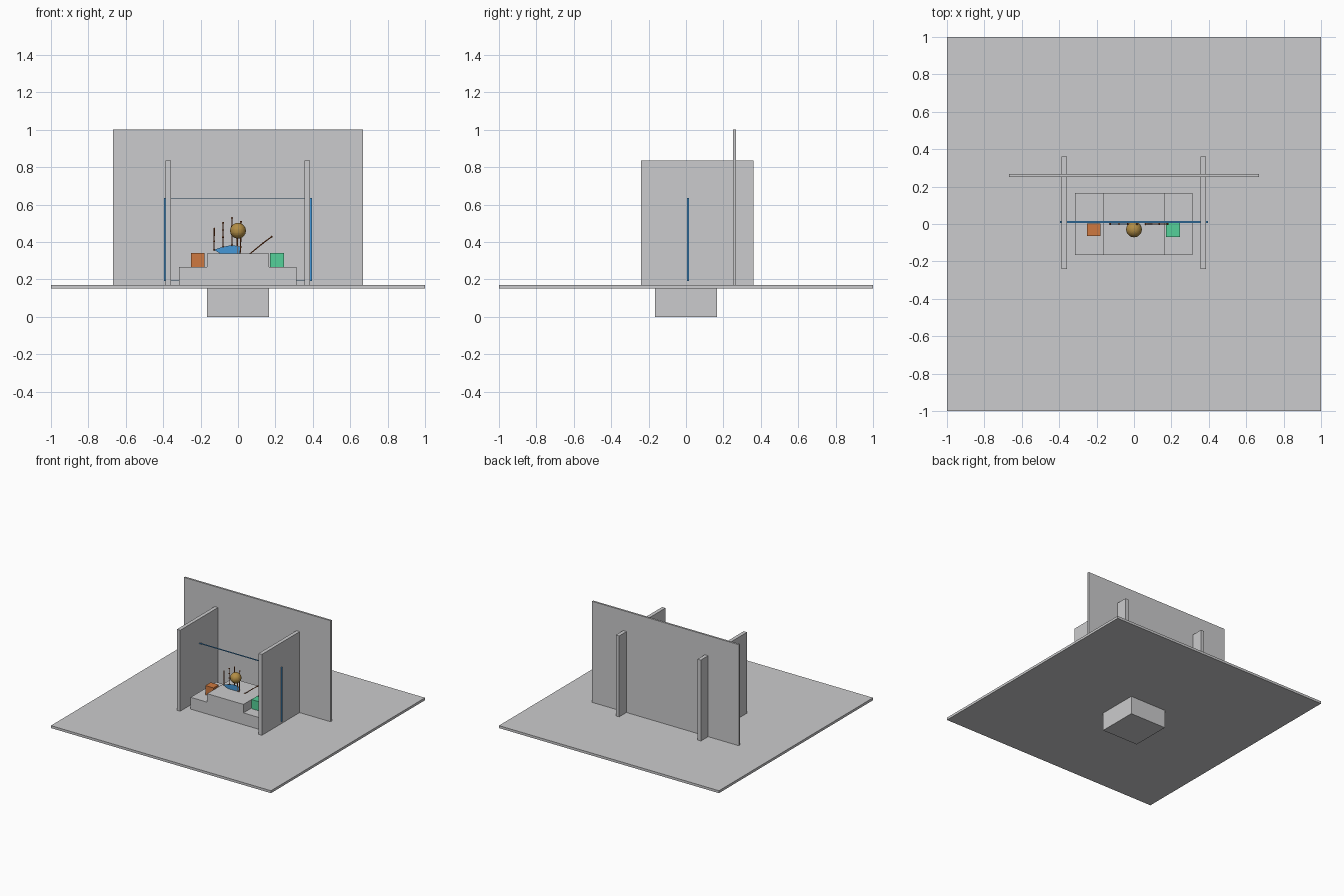
import bpy
import bmesh
from mathutils import Vector

cube = bpy.data.objects.get("Cube")
if cube:
    bpy.data.objects.remove(cube, do_unlink=True)


def material(name, rgb):
    m = bpy.data.materials.new(name)
    m.use_nodes = True
    m.diffuse_color = (*rgb, 1)
    m.node_tree.nodes["Principled BSDF"].inputs["Base Color"].default_value = (*rgb, 1)
    return m


GREY = material("light grey", (0.6, 0.6, 0.61))
ORANGE = material("orange", (0.62, 0.19, 0.05))
GREEN = material("mint green", (0.09, 0.64, 0.32))
GOLD = material("gold", (0.45, 0.27, 0.06))
BLUE = material("blue", (0.06, 0.31, 0.68))
BROWN = material("rust brown", (0.28, 0.06, 0.01))


def finish(name, bm, mat):
    mesh = bpy.data.meshes.new(name)
    bm.to_mesh(mesh)
    bm.free()
    mesh.materials.append(mat)
    obj = bpy.data.objects.new(name, mesh)
    bpy.context.collection.objects.link(obj)
    return obj


def box(name, lo, hi, mat):
    """Axis-aligned box between two corners."""
    lo, hi = Vector(lo), Vector(hi)
    bm = bmesh.new()
    bmesh.ops.create_cube(bm, size=1)
    for v in bm.verts:
        v.co = (lo + hi) / 2 + v.co * (hi - lo)
    return finish(name, bm, mat)


def chain(name, points, radius, joint):
    """Rods between successive points with a bead on each point."""
    bm = bmesh.new()
    points = [Vector((x, 0, z)) for x, z in points]
    for a, b in zip(points, points[1:]):
        d = b - a
        rod = bmesh.ops.create_cone(bm, cap_ends=True, segments=8, radius1=radius,
                                    radius2=radius, depth=d.length)["verts"]
        turn = Vector((0, 0, 1)).rotation_difference(d)
        for v in rod:
            v.co = turn @ v.co + (a + b) / 2
    for p in points:
        bead = bmesh.ops.create_icosphere(bm, subdivisions=1, radius=joint)["verts"]
        for v in bead:
            v.co += p
    return finish(name, bm, BROWN)


# Floor slab and the stepped pedestal passing through it
box("floor_slab", (-1, -1, 0.15), (1, 1, 0.17), GREY)
box("pedestal_core", (-0.165, -0.165, 0), (0.165, 0.165, 0.337), GREY)
box("pedestal_step", (-0.315, -0.165, 0.16), (0.312, 0.165, 0.267), GREY)

# Walls
box("back_wall", (-0.667, 0.25, 0.165), (0.667, 0.266, 1.0), GREY)
for side, x in (("right", -0.372), ("left", 0.37)):
    box(side + "_wall", (x - 0.015, -0.24, 0.165), (x + 0.015, 0.36, 0.835), GREY)

# Thin frame threaded through the side walls
for side, x in (("right", -0.39), ("left", 0.39)):
    box("frame_post_" + side, (x - 0.005, 0.006, 0.19), (x + 0.005, 0.016, 0.635), BLUE)
for level, z in (("bottom", 0.192), ("top", 0.633)):
    box("frame_rail_" + level, (-0.39, 0.006, z - 0.002), (0.39, 0.016, z + 0.002), BLUE)

# Small blocks on the steps
box("orange_block", (-0.252, -0.064, 0.267), (-0.178, 0.004, 0.342), ORANGE)
box("green_block", (0.17, -0.069, 0.267), (0.247, 0.005, 0.342), GREEN)

# Ball
bm = bmesh.new()
bmesh.ops.create_uvsphere(bm, u_segments=32, v_segments=16, radius=0.042)
bmesh.ops.translate(bm, verts=bm.verts, vec=(0, -0.029, 0.46))
finish("ball", bm, GOLD)

# Skeletal hand: fingers, thumb and palm plate
knuckles = [(-0.128, 0.358), (-0.08, 0.374), (-0.033, 0.383), (0.014, 0.375)]
tips = [(-0.127, 0.47), (-0.08, 0.502), (-0.032, 0.528), (0.016, 0.508)]
for name, k, t in zip(("little", "ring", "middle", "index"), knuckles, tips):
    steps = [(k[0] + (t[0] - k[0]) * f, k[1] + (t[1] - k[1]) * f) for f in (0, 0.4, 0.7, 1)]
    chain(name + "_finger", steps, 0.003, 0.006)
chain("thumb", [(0.0, 0.28), (0.062, 0.335), (0.135, 0.395), (0.18, 0.428)], 0.003, 0.006)
chain("index_bone", [(0.004, 0.28), knuckles[-1]], 0.004, 0.006)
chain("middle_bone", [(-0.004, 0.28), (-0.004, 0.44)], 0.004, 0.006)

bm = bmesh.new()
outline = [(0.0, 0.28)] + knuckles[::-1]
palm = bm.faces.new([bm.verts.new((x, -0.003, z)) for x, z in outline])
side = bmesh.ops.extrude_face_region(bm, geom=[palm])["geom"]
for v in side:
    if isinstance(v, bmesh.types.BMVert):
        v.co.y += 0.006
bmesh.ops.recalc_face_normals(bm, faces=bm.faces)
finish("palm", bm, BLUE)
